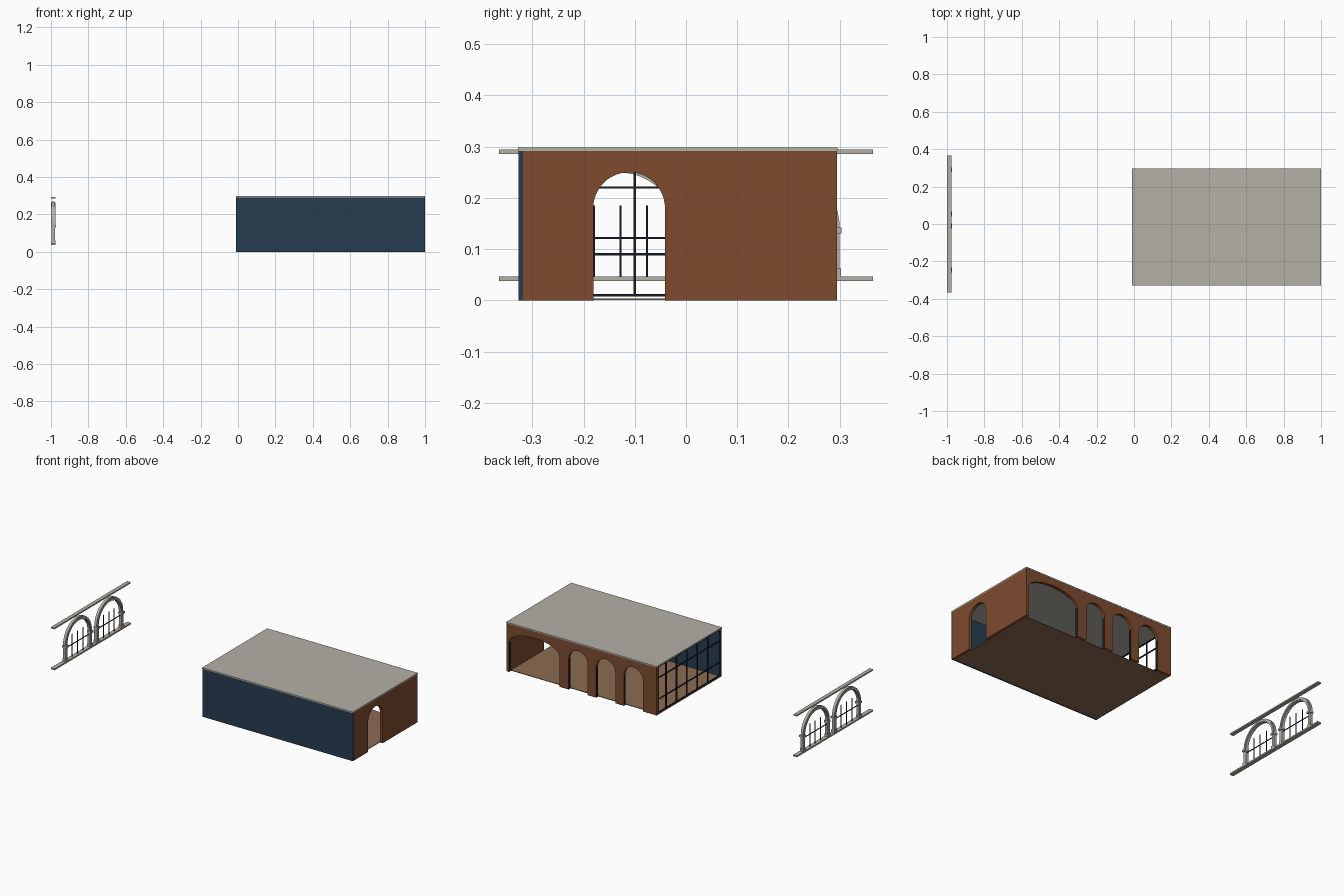
import bpy, bmesh
from math import sin, cos, pi, radians

cube = bpy.data.objects.get("Cube")
if cube:
    bpy.data.objects.remove(cube)


def material(name, r, g, b):
    m = bpy.data.materials.new(name)
    m.diffuse_color = (r, g, b, 1)
    m.use_nodes = True
    bsdf = next(n for n in m.node_tree.nodes if n.type == 'BSDF_PRINCIPLED')
    bsdf.inputs["Base Color"].default_value = (r, g, b, 1)
    return m


BRICK = material("brick brown", 0.21, 0.07, 0.028)
NAVY = material("slate blue", 0.019, 0.048, 0.08)
STONE = material("warm grey stone", 0.46, 0.44, 0.39)
IRON = material("dark iron", 0.01, 0.013, 0.02)
FLOOR = material("floor tan", 0.26, 0.15, 0.088)


def finish(name, bm, *mats):
    bmesh.ops.recalc_face_normals(bm, faces=bm.faces)
    mesh = bpy.data.meshes.new(name)
    bm.to_mesh(mesh)
    bm.free()
    for m in mats:
        mesh.materials.append(m)
    mesh.shade_smooth()
    mesh.set_sharp_from_angle(angle=radians(35))
    obj = bpy.data.objects.new(name, mesh)
    bpy.context.collection.objects.link(obj)
    return obj


def add_box(bm, x, y, z):
    """Box from (low, high) pairs."""
    verts = bmesh.ops.create_cube(bm, size=1)["verts"]
    for v in verts:
        v.co = [lo + (c + 0.5) * (hi - lo) for c, (lo, hi) in zip(v.co, (x, y, z))]


def box(name, mat, x, y, z):
    bm = bmesh.new()
    add_box(bm, x, y, z)
    return finish(name, bm, mat)


def extrude_profile(bm, pts, place, depth):
    """Extrude a flat profile; place(u, v, d) gives the 3D position."""
    near = [bm.verts.new(place(u, v, depth[0])) for u, v in pts]
    far = [bm.verts.new(place(u, v, depth[1])) for u, v in pts]
    bm.faces.new(near)
    bm.faces.new(far)
    for i in range(len(pts)):
        j = (i + 1) % len(pts)
        bm.faces.new((near[i], near[j], far[j], far[i]))


def arc(centre, spring, rx, rz, steps=24):
    """Half ellipse from left to right."""
    return [(centre - rx * cos(pi * i / steps), spring + rz * sin(pi * i / steps))
            for i in range(steps + 1)]


def across_x(u, v, d):
    return (u, d, v)


def across_y(u, v, d):
    return (d, u, v)


WALL_TOP = 0.291
X0, X1 = -0.01, 1.0
Y0, Y1 = -0.327, 0.295


def arched_wall(name, start, end, openings, place, depth, mats):
    pts = [(start, 0)]
    for centre, half, spring, rise in openings:
        pts += [(centre - half, 0)] + arc(centre, spring, half, rise) + [(centre + half, 0)]
    pts += [(end, 0), (end, WALL_TOP), (start, WALL_TOP)]
    bm = bmesh.new()
    extrude_profile(bm, pts, place, depth)
    # straight door jambs take the dark colour when a second one is given
    if len(mats) > 1:
        for f in bm.faces:
            c = f.calc_center_median()
            if len(f.verts) == 4 and 0.05 < c.z < 0.12 and X0 + 0.01 < c.x < X1 - 0.005:
                f.material_index = 1
    return finish(name, bm, *mats)


# Building shell
box("front_wall", NAVY, (X0, X1), (Y0, -0.318), (0, WALL_TOP))
arched_wall("right_wall", -0.318, 0.277, [(-0.111, 0.07, 0.18, 0.07)],
            across_y, (0.982, X1), [BRICK])
small = [(x, 0.064, 0.185, 0.065) for x in (0.147, 0.332, 0.517)]
arched_wall("back_wall", X0, X1, small + [(0.811, 0.17, 0.18, 0.07)],
            across_x, (0.277, Y1), [BRICK, IRON])
box("roof", STONE, (X0 - 0.001, X1), (Y0 - 0.001, Y1 + 0.001), (WALL_TOP, 0.298))
box("floor", FLOOR, (X0, 0.982), (-0.318, 0.277), (0.0005, 0.004))

# Open window grid on the left end
bm = bmesh.new()
gx = (X0, X0 + 0.008)
t = 0.002
for y in (-0.315, -0.2, -0.1, 0, 0.1, 0.2, 0.274):
    add_box(bm, gx, (y - t, y + t), (0.008, WALL_TOP))
for z in (0.01, 0.09, 0.22, 0.288):
    add_box(bm, gx, (-0.318, 0.277), (z - t, z + t))
finish("window_grid", bm, IRON)

# Free-standing balustrade rails
box("balustrade_sill", STONE, (-1, -0.975), (-0.365, 0.365), (0.038, 0.047))
box("balustrade_top_rail", STONE, (-1, -0.977), (-0.365, 0.365), (0.286, 0.294))

# Two stone arches with columns, capitals and iron pickets
SPRING, OUTER, INNER = 0.141, 0.128, 0.108
for side, cy in (("right", -0.128), ("left", 0.172)):
    bm = bmesh.new()
    for outer, inner, depth in ((OUTER, INNER, (-0.996, -0.980)),
                                (OUTER - 0.005, INNER + 0.005, (-0.999, -0.977))):
        ring = arc(cy, SPRING, outer, outer) + arc(cy, SPRING, inner, inner)[::-1]
        extrude_profile(bm, ring, across_y, depth)
    finish(side + "_stone_arch", bm, STONE)

    bm = bmesh.new()
    for s in (-1, 1):
        y = cy + s * (OUTER + INNER) / 2
        for half, x, z in ((0.010, (-0.996, -0.979), (0.047, 0.131)),
                           (0.012, (-0.998, -0.976), (0.047, 0.062)),
                           (0.013, (-0.999, -0.972), (0.130, 0.142))):
            add_box(bm, x, (y - half, y + half), z)
    finish(side + "_arch_columns", bm, STONE)

    bm = bmesh.new()
    for off in (-0.052, 0, 0.052):
        add_box(bm, (-0.99, -0.986), (cy + off - t, cy + off + t), (0.047, 0.185))
    add_box(bm, (-0.99, -0.986), (cy - INNER, cy + INNER), (0.12, 0.124))
    finish(side + "_arch_pickets", bm, IRON)
